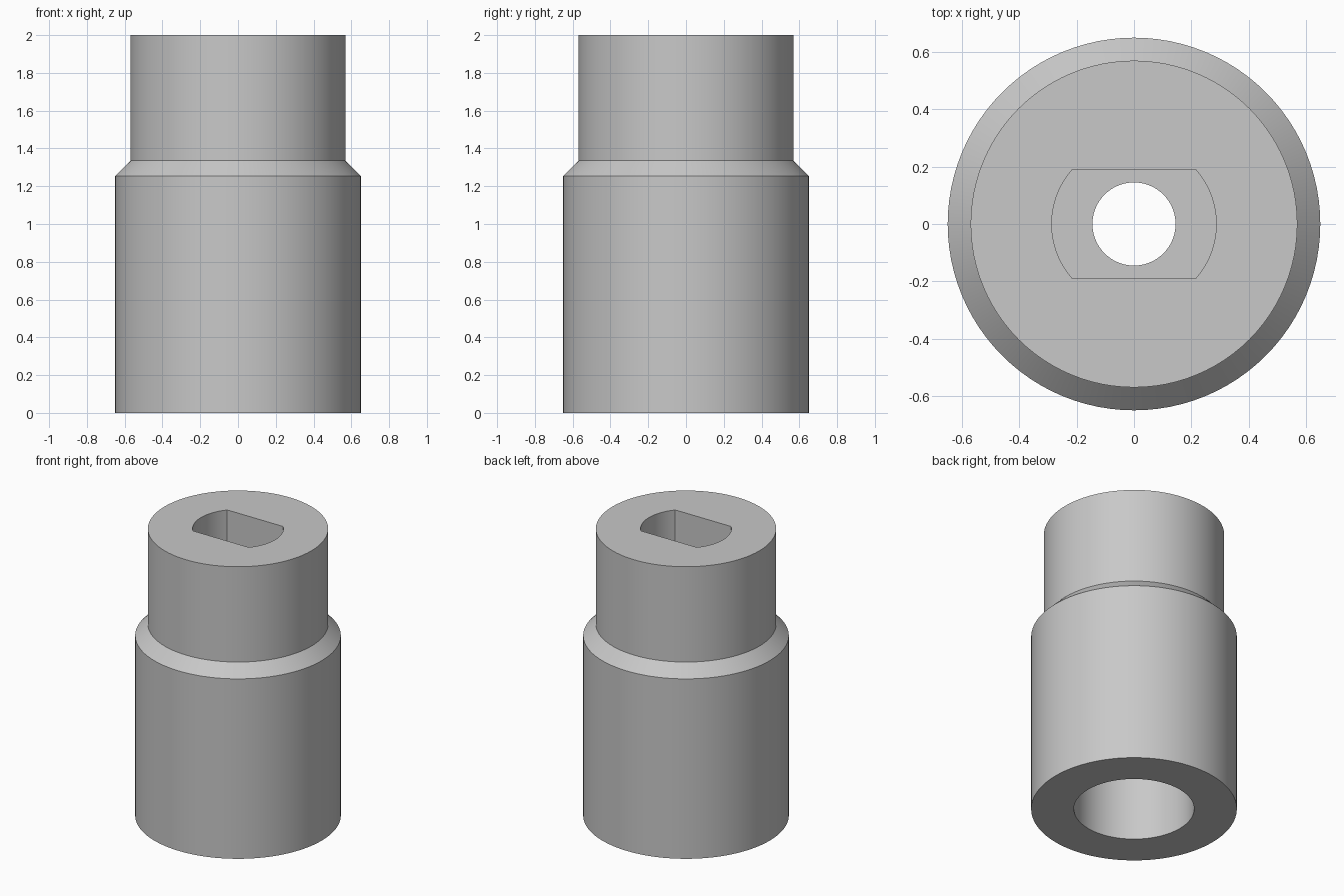
import bpy, bmesh, math

cube = bpy.data.objects.get("Cube")
if cube:
    bpy.data.objects.remove(cube, do_unlink=True)

SEGMENTS = 96
FLAT = 0.19      # half width of the slot across its flats

# Closed section through the wall: radius, height, clipped by the flats
section = [
    (0.38, 0.0, False), (0.65, 0.0, False),      # bottom rim
    (0.65, 1.255, False), (0.57, 1.335, False),  # body and shoulder chamfer
    (0.57, 2.0, False),                          # neck
    (0.287, 2.0, True), (0.287, 1.4, True),      # double-flat drive slot
    (0.145, 1.4, False), (0.145, 1.0, False),    # through hole
    (0.38, 1.0, False),                          # bottom bore
]


def ring(bm, radius, z, flats):
    verts = []
    for i in range(SEGMENTS):
        a = math.tau * i / SEGMENTS
        x, y = radius * math.cos(a), radius * math.sin(a)
        if flats:
            y = max(-FLAT, min(FLAT, y))
        verts.append(bm.verts.new((x, y, z)))
    return verts


# Loft the section around the axis
bm = bmesh.new()
rings = [ring(bm, *p) for p in section]
for a, b in zip(rings, rings[1:] + rings[:1]):
    for i in range(SEGMENTS):
        j = (i + 1) % SEGMENTS
        bm.faces.new((a[i], a[j], b[j], b[i]))
bmesh.ops.recalc_face_normals(bm, faces=bm.faces)
mesh = bpy.data.meshes.new("stepped_socket")
bm.to_mesh(mesh)
bm.free()

# Plain grey metal
grey = bpy.data.materials.new("grey")
grey.use_nodes = True
colour = (0.58, 0.58, 0.58, 1.0)
grey.diffuse_color = colour
grey.node_tree.nodes["Principled BSDF"].inputs["Base Color"].default_value = colour
mesh.materials.append(grey)

socket = bpy.data.objects.new("stepped_socket", mesh)
bpy.context.collection.objects.link(socket)
bpy.ops.object.select_all(action="DESELECT")
socket.select_set(True)
bpy.context.view_layer.objects.active = socket
bpy.ops.object.shade_smooth_by_angle(angle=math.radians(30))
